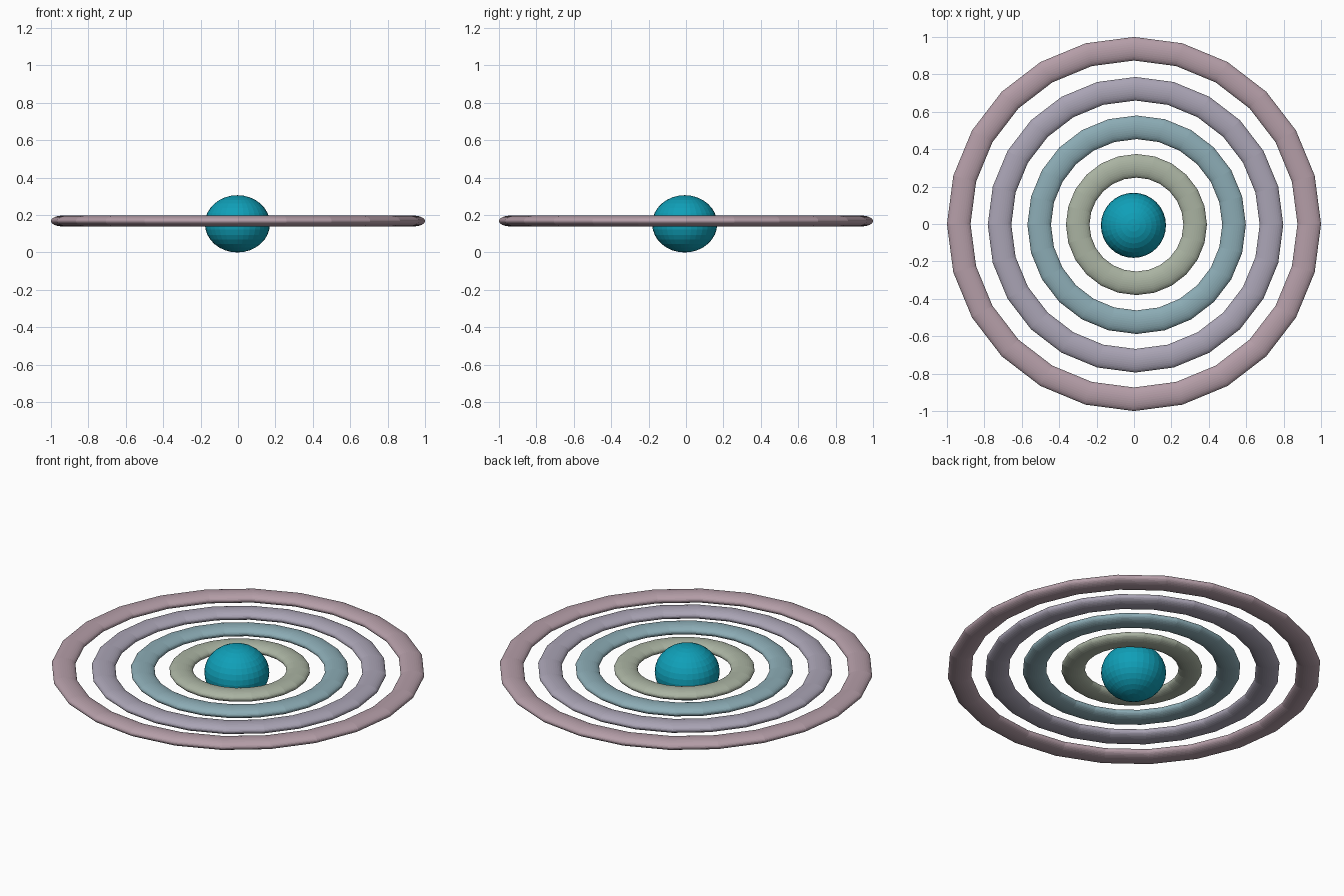
import bpy

if "Cube" in bpy.data.objects:
    bpy.data.objects.remove(bpy.data.objects["Cube"])


def paint(obj, name, color):
    mat = bpy.data.materials.new(name)
    mat.diffuse_color = (*color, 1.0)
    mat.use_nodes = True
    mat.node_tree.nodes["Principled BSDF"].inputs["Base Color"].default_value = mat.diffuse_color
    obj.data.materials.append(mat)


# Flattened central ball standing on the ground
R, H = 0.174, 0.153
bpy.ops.mesh.primitive_uv_sphere_add(segments=32, ring_count=16, radius=1,
                                     location=(-0.003, -0.007, H))
ball = bpy.context.object
ball.name = "central_ball"
ball.scale = (R, R, H)
paint(ball, "teal", (0.005, 0.35, 0.48))

# Four concentric flattened rings: name, centre x, centre y, mid radius, colour
HALF_WIDTH, HALF_HEIGHT, RING_Z = 0.063, 0.029, 0.168
rings = [
    ("inner_ring", 0.013, -0.003, 0.314, (0.40, 0.45, 0.36)),
    ("second_ring", 0.014, -0.004, 0.521, (0.26, 0.41, 0.46)),
    ("third_ring", 0.008, -0.004, 0.727, (0.40, 0.37, 0.46)),
    ("outer_ring", 0.0, 0.0, 0.937, (0.46, 0.34, 0.39)),
]
for name, x, y, radius, color in rings:
    bpy.ops.mesh.primitive_torus_add(location=(x, y, RING_Z), major_segments=24,
                                     minor_segments=32, major_radius=radius,
                                     minor_radius=HALF_WIDTH)
    ring = bpy.context.object
    ring.name = name
    ring.scale.z = HALF_HEIGHT / HALF_WIDTH
    paint(ring, name + "_color", color)
